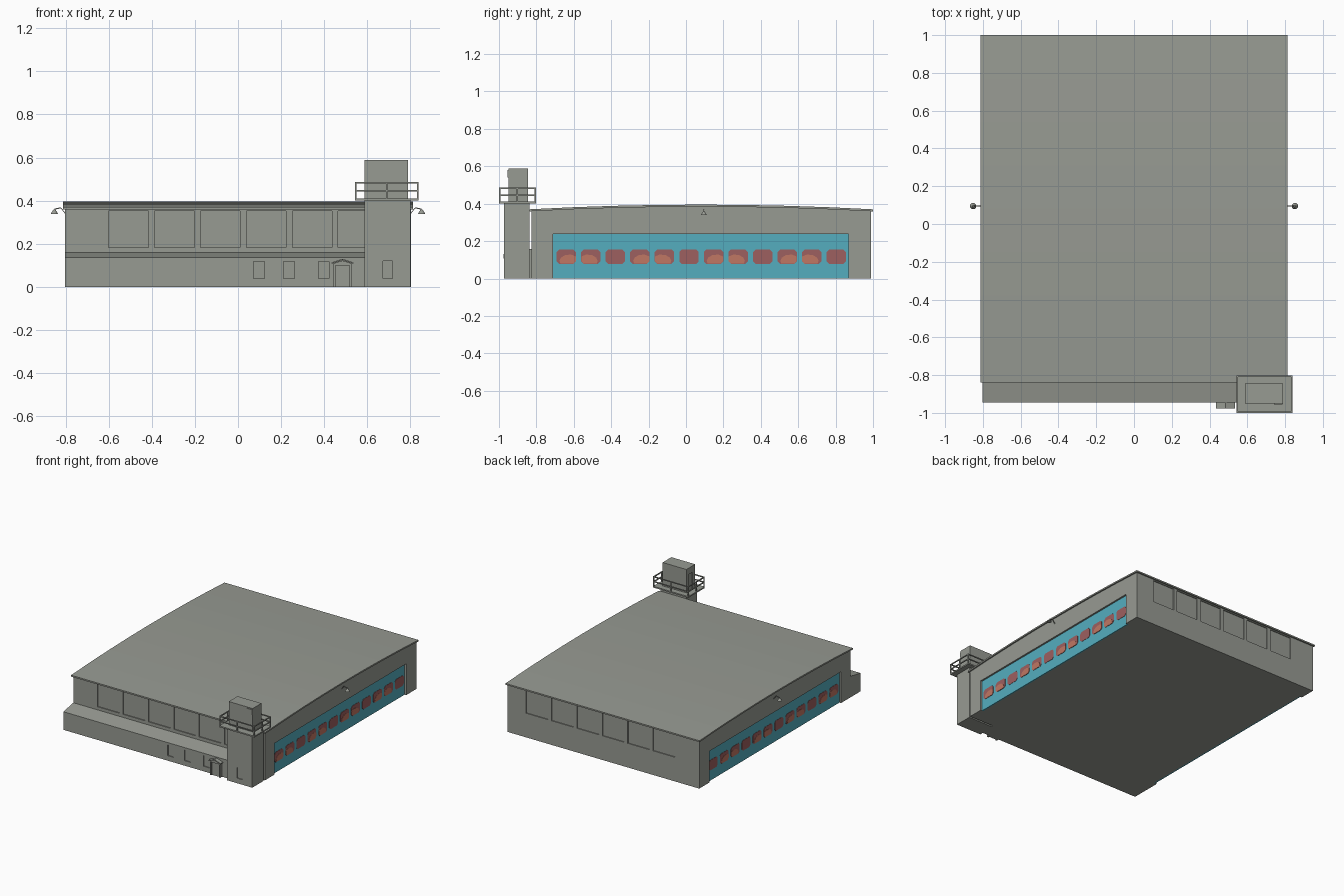
import bpy, bmesh, math
from mathutils import Vector

if "Cube" in bpy.data.objects:
    bpy.data.objects.remove(bpy.data.objects["Cube"])


def material(name, rgb):
    m = bpy.data.materials.new(name)
    m.diffuse_color = (*rgb, 1)
    m.use_nodes = True
    m.node_tree.nodes["Principled BSDF"].inputs["Base Color"].default_value = m.diffuse_color
    return m


GREY = material("wall_grey", (0.31, 0.325, 0.29))
TEAL = material("door_teal", (0.09, 0.42, 0.52))
RED = material("pane_red", (0.34, 0.115, 0.115))
ORANGE = material("pane_orange", (0.53, 0.185, 0.125))


def finish(name, bm, mat):
    bmesh.ops.recalc_face_normals(bm, faces=bm.faces)
    me = bpy.data.meshes.new(name)
    bm.to_mesh(me)
    bm.free()
    me.materials.append(mat)
    ob = bpy.data.objects.new(name, me)
    bpy.context.collection.objects.link(ob)
    return ob


def add_box(bm, lo, hi):
    vs = bmesh.ops.create_cube(bm, size=1)["verts"]
    for v in vs:
        v.co = Vector([(a + b) / 2 + c * (b - a) for a, b, c in zip(lo, hi, v.co)])


def boxes(name, items, mat=GREY):
    bm = bmesh.new()
    for lo, hi in items:
        add_box(bm, lo, hi)
    return finish(name, bm, mat)


def prisms(name, outlines, a, b, axis="x", mat=GREY):
    """Extrude 2D outlines (horizontal, z) from a to b along the axis."""
    bm = bmesh.new()
    for pts in outlines:
        place = (lambda p: (a, *p)) if axis == "x" else (lambda p: (p[0], a, p[1]))
        f = bm.faces.new([bm.verts.new(place(p)) for p in pts])
        ext = bmesh.ops.extrude_face_region(bm, geom=[f])["geom"]
        d = (b - a, 0, 0) if axis == "x" else (0, b - a, 0)
        bmesh.ops.translate(bm, vec=d, verts=[g for g in ext if isinstance(g, bmesh.types.BMVert)])
    return finish(name, bm, mat)


def cut(ob, items):
    """Cut box-shaped recesses out of an object."""
    cutter = boxes("cutter", items)
    mod = ob.modifiers.new("recesses", "BOOLEAN")
    mod.operation, mod.solver, mod.object = "DIFFERENCE", "EXACT", cutter
    bpy.context.view_layer.objects.active = ob
    bpy.ops.object.modifier_apply(modifier=mod.name)
    bpy.data.objects.remove(cutter)


def mirror_x(ob):
    ob.modifiers.new("mirror", "MIRROR")
    return ob


# Hall with a shallow curved top, and its thin overhanging roof
def roof_z(y):
    return 0.395 - 0.025 * ((y - 0.08) / 0.92) ** 2


def curve(y0, y1, dz, n=8):
    ys = [y0 + (y1 - y0) * i / n for i in range(n + 1)]
    return [(y, roof_z(y) + dz) for y in ys]


Y0, Y1, W = -0.825, 0.988, 0.803
hall = prisms("hall", [[(Y0, 0)] + curve(Y0, Y1, -0.008) + [(Y1, 0)]], -W, W)
prisms("roof", [curve(-0.838, 1.0, 0) + curve(1.0, -0.838, -0.011)], -0.813, 0.813)

# Window recesses front and back, door recesses on both sides
recess = []
for i in range(6):
    x = -0.60 + 0.213 * i
    recess.append(((x, Y0 - 0.1, 0.183), (x + 0.184, Y0 + 0.007, 0.352)))
    recess.append(((x, Y1 - 0.007, 0.183), (x + 0.184, Y1 + 0.1, 0.352)))
for s in (-1, 1):
    xs = sorted((s * 0.782, s * 0.9))
    recess.append(((xs[0], -0.71, -0.1), (xs[1], 0.868, 0.237)))
cut(hall, recess)

# Sliding hangar doors with painted panes
mirror_x(boxes("hangar_door", [((0.78, -0.712, 0), (0.79, 0.87, 0.239))], TEAL))
panes, patches = [], []
w, z0, z1, c = 0.052, 0.078, 0.155, 0.014
for i in range(12):
    y = -0.64 + 0.1312 * i
    panes.append([(y - w + c, z0), (y + w - c, z0), (y + w, z0 + c), (y + w, z1 - c),
                  (y + w - c, z1), (y - w + c, z1), (y - w, z1 - c), (y - w, z0 + c)])
    if i % 3 < 2:  # lighter patch, mirrored within each pair
        s = 1 if i % 3 == 0 else -1
        patches.append([(y + s * u * w, z) for u, z in
                        ((-0.6, 0.079), (0.74, 0.079), (0.98, 0.093), (0.98, 0.118),
                         (0.5, 0.128), (-0.1, 0.126), (-0.55, 0.112), (-0.7, 0.095))])
mirror_x(prisms("door_panes", panes, 0.788, 0.792, mat=RED))
mirror_x(prisms("pane_patches", patches, 0.790, 0.7935, mat=ORANGE))

# Low front annex with sloping roof and small windows
annex = prisms("annex", [[(-0.945, 0), (-0.945, 0.137), (-0.82, 0.16), (-0.82, 0)]], -W, 0.6)
cut(annex, [((x, -1.1, 0.038), (x + 0.05, -0.938, 0.118)) for x in (0.072, 0.212, 0.373)])

# Gabled entrance porch with a recessed door
porch = prisms("porch", [[(0.442, 0), (0.442, 0.108), (0.485, 0.122), (0.528, 0.108), (0.528, 0)]],
               -0.968, -0.94, "y")
cut(porch, [((0.452, -1.1, -0.1), (0.518, -0.958, 0.1))])
prisms("porch_roof", [[(0.434, 0.107), (0.485, 0.124), (0.536, 0.107),
                       (0.536, 0.113), (0.485, 0.130), (0.434, 0.113)]], -0.976, -0.94, "y")

# Corner tower and the cabin on top
tower = boxes("tower", [((0.587, -0.972, 0), (0.80, -0.838, 0.402))])
cut(tower, [((0.672, -1.1, 0.038), (0.718, -0.965, 0.12))])
cabin = boxes("tower_cabin", [((0.588, -0.95, 0.40), (0.788, -0.845, 0.588))])
cut(cabin, [((0.5, -0.92, 0.412), (0.594, -0.875, 0.54))])
boxes("cabin_bracket", [((0.742, -0.955, 0.574), (0.785, -0.949, 0.58)),
                        ((0.779, -0.955, 0.54), (0.785, -0.949, 0.58))])

# Balcony floor and railing round the tower
X0, X1, B0, B1 = 0.543, 0.838, -1.0, -0.803
boxes("balcony_floor", [((X0, B0, 0.401), (X1, B1, 0.411))])
t = 0.007
rails = []
for z in (0.442, 0.479):
    for y in (B0, B1 - t):
        rails.append(((X0, y, z), (X1, y + t, z + t)))
    for x in (X0, X1 - t):
        rails.append(((x, B0, z), (x + t, B1, z + t)))
for x in (X0, 0.687, X1 - t):
    for y in (B0, -0.905, B1 - t):
        if x != 0.687 or y != -0.905:
            rails.append(((x, y, 0.405), (x + t, y + t, 0.486)))
boxes("balcony_railing", rails)

# Side lamps: bent arm and cone shade
bm = bmesh.new()
bmesh.ops.create_cone(bm, cap_ends=True, segments=12, radius1=0.017, radius2=0.004, depth=0.02)
bmesh.ops.translate(bm, vec=(0.852, 0.095, 0.349), verts=bm.verts)
mirror_x(finish("lamp_shade", bm, GREY))
arm = [(0.80, 0.336), (0.822, 0.364), (0.852, 0.358)]
mirror_x(prisms("lamp_arm", [arm + [(x, z + 0.005) for x, z in reversed(arm)]], 0.0925, 0.0975, "y"))
